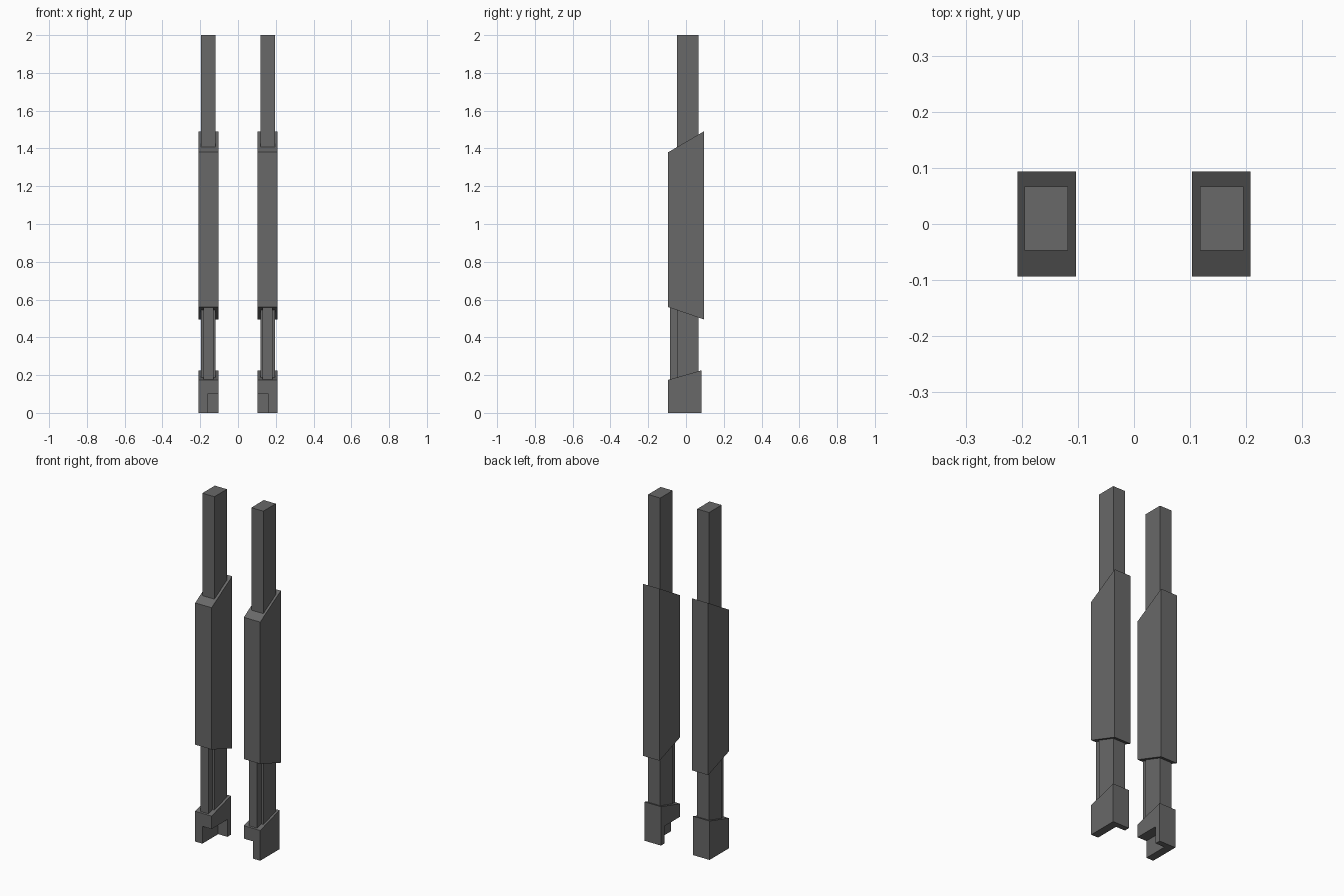
import bpy
import bmesh

cube = bpy.data.objects.get("Cube")
if cube:
    bpy.data.objects.remove(cube, do_unlink=True)

grey = bpy.data.materials.new("dark_grey")
grey.use_nodes = True
colour = (0.14, 0.14, 0.14, 1)
grey.diffuse_color = colour
grey.node_tree.nodes["Principled BSDF"].inputs["Base Color"].default_value = colour


def extrude_profile(name, side, x_in, x_out, profile):
    """Extrude a (y, z) side profile between two distances from the centre."""
    bm = bmesh.new()
    face = bm.faces.new([bm.verts.new((side * x_in, y, z)) for y, z in profile])
    result = bmesh.ops.extrude_face_region(bm, geom=[face])
    moved = [v for v in result["geom"] if isinstance(v, bmesh.types.BMVert)]
    bmesh.ops.translate(bm, verts=moved, vec=(side * (x_out - x_in), 0, 0))
    bmesh.ops.recalc_face_normals(bm, faces=bm.faces)
    mesh = bpy.data.meshes.new(name)
    bm.to_mesh(mesh)
    bm.free()
    mesh.materials.append(grey)
    obj = bpy.data.objects.new(name, mesh)
    bpy.context.collection.objects.link(obj)
    return obj


def box_profile(y0, y1, z0, z1):
    return [(y0, z0), (y1, z0), (y1, z1), (y0, z1)]


for label, side in (("left", 1), ("right", -1)):
    # Long inner post, running through the sleeve into the foot
    extrude_profile(label + "_post", side, 0.118, 0.195,
                    box_profile(-0.047, 0.067, 0.15, 2.0))

    # Sleeve with slanted ends
    extrude_profile(label + "_sleeve", side, 0.103, 0.208,
                    [(-0.094, 0.56), (0.094, 0.495), (0.094, 1.49), (-0.094, 1.38)])

    # Narrow rail on the front of the lower post
    extrude_profile(label + "_front_rail", side, 0.13, 0.182,
                    box_profile(-0.085, -0.04, 0.15, 0.6))

    # Foot with a slanted top and a notch in the inner front corner
    foot = extrude_profile(label + "_foot", side, 0.103, 0.208,
                           [(-0.094, 0), (0.082, 0), (0.082, 0.225), (-0.094, 0.175)])
    cutter = extrude_profile(label + "_foot_cutter", side, 0.05, 0.162,
                             box_profile(-0.2, 0.05, -0.1, 0.1))
    cutter.hide_render = True
    cutter.hide_set(True)
    cutter.display_type = 'WIRE'
    notch = foot.modifiers.new("notch", 'BOOLEAN')
    notch.operation = 'DIFFERENCE'
    notch.solver = 'EXACT'
    notch.object = cutter
